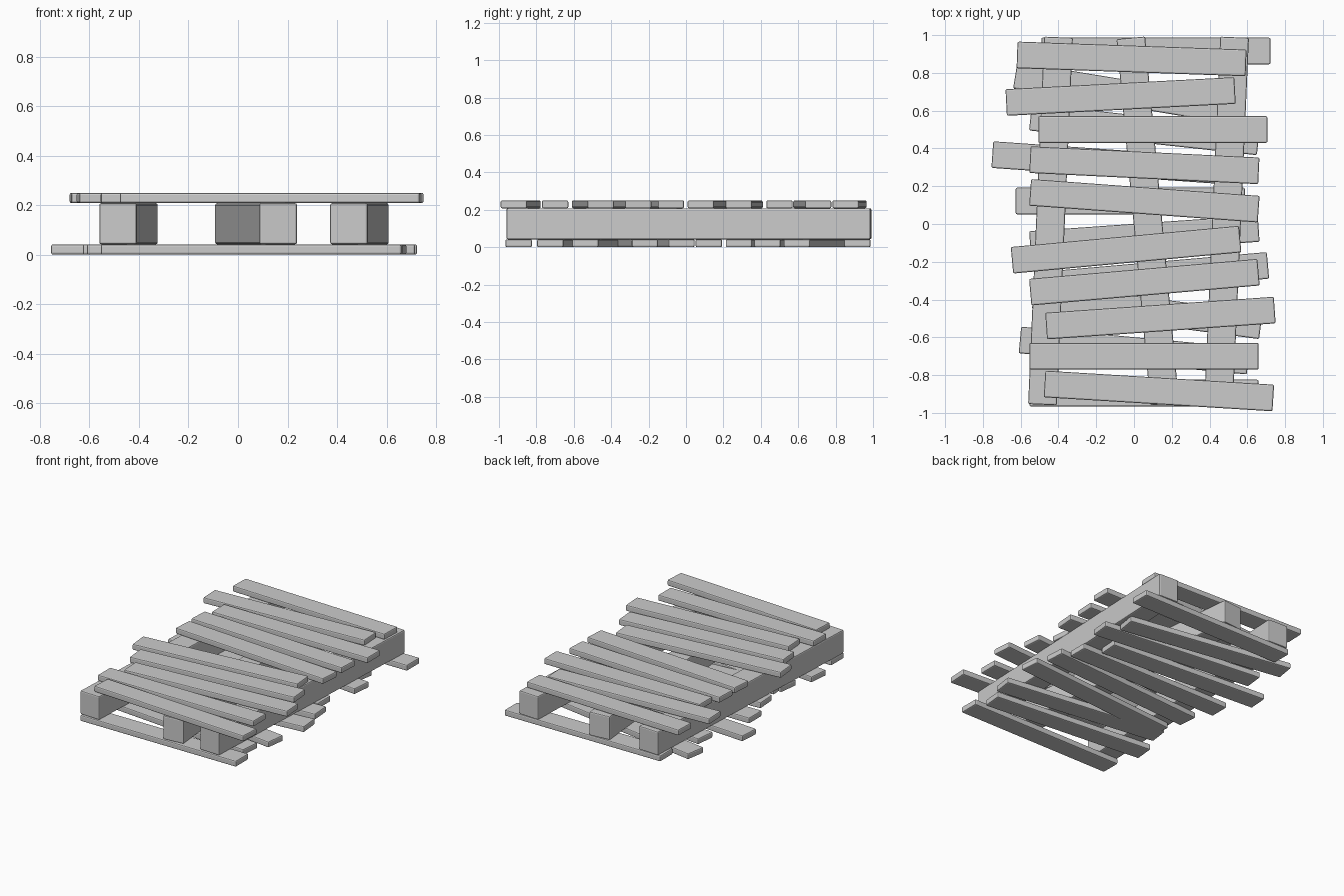
import bpy
from math import radians

if "Cube" in bpy.data.objects:
    bpy.data.objects.remove(bpy.data.objects["Cube"])


def board(name, size, loc, angle, bevel=0.008):
    """Box with softened edges, turned about z."""
    bpy.ops.mesh.primitive_cube_add(size=1, location=loc, rotation=(0, 0, radians(angle)))
    ob = bpy.context.object
    ob.name = name
    ob.scale = size
    bpy.ops.object.transform_apply(location=False, rotation=False, scale=True)
    mod = ob.modifiers.new("soft_edges", "BEVEL")
    mod.width = bevel
    mod.segments = 2
    return ob


# Planks: centre x, centre y, angle in degrees
top_planks = [
    (-0.013, 0.874, -2), (-0.071, 0.675, 3), (0.10, 0.50, 0), (0.055, 0.311, -2.8),
    (0.055, 0.123, -4.2), (-0.042, -0.136, 5.3), (0.055, -0.308, 5),
    (0.14, -0.498, 4), (0.053, -0.70, 0), (0.132, -0.884, -3.5),
]
bottom_planks = [
    (0.116, 0.916, 0), (-0.03, 0.69, -9.3), (0.055, 0.50, -6.2), (-0.145, 0.325, -4),
    (-0.02, 0.122, 0), (0.055, -0.066, 4), (0.105, -0.272, 5),
    (0.07, -0.46, -7.5), (0.0, -0.67, -5.3), (0.053, -0.895, 0),
]
PLANK = (1.213, 0.141, 0.042)
for i, (x, y, a) in enumerate(top_planks):
    board(f"top_plank_{i + 1}", PLANK, (x, y, 0.229), a)
for i, (x, y, a) in enumerate(bottom_planks):
    board(f"bottom_plank_{i + 1}", PLANK, (x, y, 0.021), a)

# Three stringers between the two decks
for name, x, a in (("left_stringer", -0.442, -2.5),
                   ("middle_stringer", 0.073, 5.3),
                   ("right_stringer", 0.490, -2.5)):
    board(name, (0.152, 1.947, 0.166), (x, 0.016, 0.125), a)
